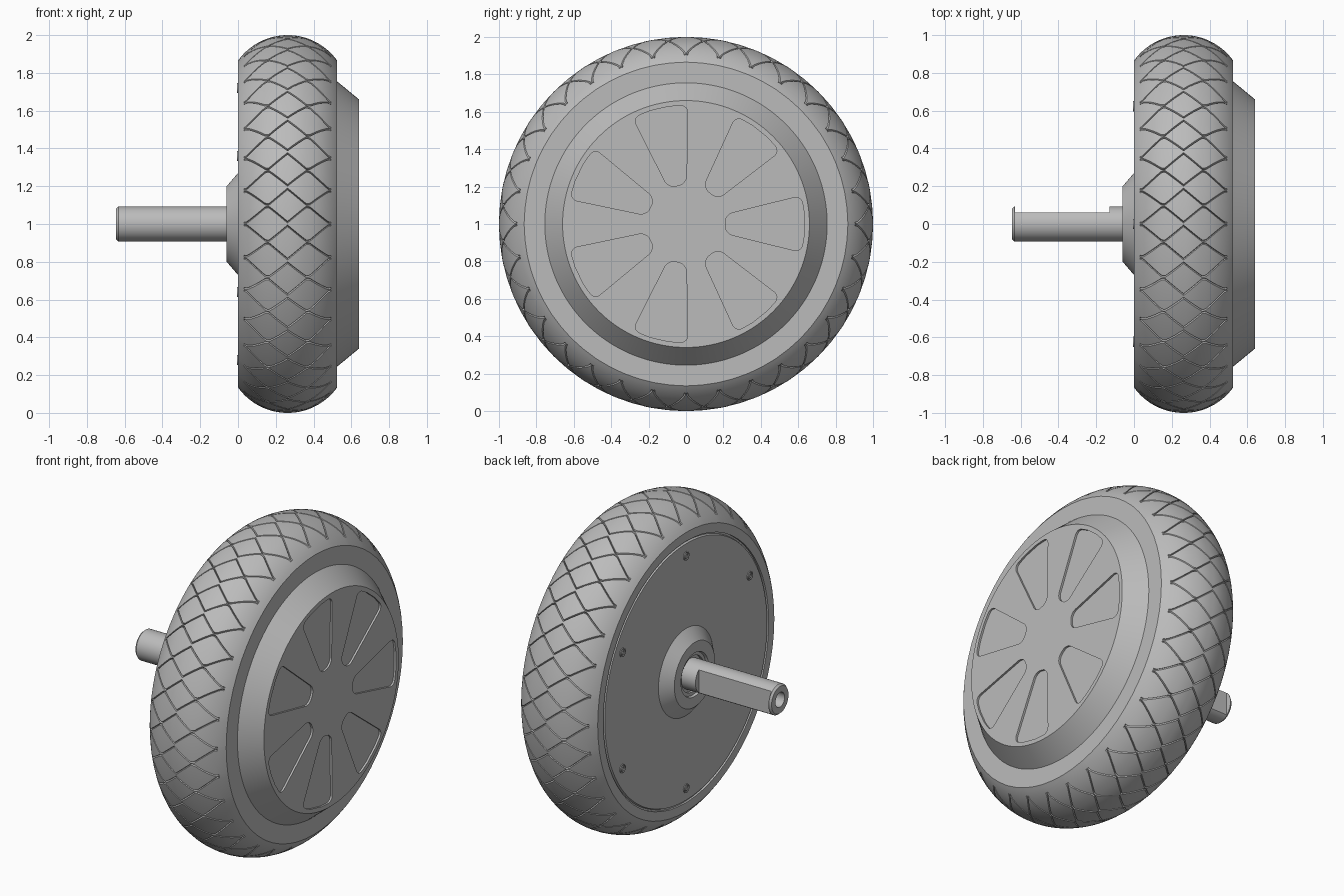
import bpy, bmesh, math
from mathutils import Matrix

cube = bpy.data.objects.get("Cube")
if cube:
    bpy.data.objects.remove(cube, do_unlink=True)

grey = bpy.data.materials.new("plain grey")
grey.use_nodes = True
GREY = (0.5, 0.5, 0.5, 1)
grey.diffuse_color = GREY
grey.node_tree.nodes["Principled BSDF"].inputs["Base Color"].default_value = GREY

TAU = 2 * math.pi
AXLE_Z = 1.0


def finish(name, bm, smooth=True):
    """Turn a bmesh around the x axle into a shaded object at axle height."""
    bmesh.ops.remove_doubles(bm, verts=bm.verts, dist=1e-5)
    bmesh.ops.recalc_face_normals(bm, faces=bm.faces)
    mesh = bpy.data.meshes.new(name)
    bm.to_mesh(mesh)
    bm.free()
    mesh.materials.append(grey)
    obj = bpy.data.objects.new(name, mesh)
    obj.location.z = AXLE_Z
    bpy.context.collection.objects.link(obj)
    if smooth:
        shade(obj)
    return obj


def shade(obj):
    bpy.ops.object.select_all(action="DESELECT")
    obj.select_set(True)
    bpy.context.view_layer.objects.active = obj
    bpy.ops.object.shade_smooth_by_angle(angle=math.radians(25))


def bridge(bm, rings):
    """Join closed rings of equal length with quads."""
    for a, b in zip(rings, rings[1:]):
        for i in range(len(a)):
            j = (i + 1) % len(a)
            bm.faces.new((a[i], a[j], b[j], b[i]))


def lathe(name, profile, seg=128):
    """Revolve (x, radius) points about the axle; end at radius 0 to close."""
    bm = bmesh.new()
    rings = []
    for x, r in profile:
        if r == 0:
            continue
        rings.append([bm.verts.new((x, r * math.cos(TAU * i / seg), r * math.sin(TAU * i / seg)))
                      for i in range(seg)])
    bridge(bm, rings)
    if profile[0][1] == 0:
        bm.faces.new(rings[0])
    if profile[-1][1] == 0:
        bm.faces.new(rings[-1])
    return finish(name, bm)


def cut(obj, cutter):
    """Subtract a helper solid and discard it."""
    cutter.hide_render = True
    mod = obj.modifiers.new("cut", "BOOLEAN")
    mod.operation = "DIFFERENCE"
    mod.solver = "EXACT"
    mod.object = cutter
    bpy.context.view_layer.objects.active = obj
    bpy.ops.object.modifier_apply(modifier=mod.name)
    bpy.data.objects.remove(cutter, do_unlink=True)
    shade(obj)


# Tyre: rounded crown whose grid follows crossing V-shaped tread grooves
WIDTH, SIDE_R, ROWS, TREADS = 0.525, 0.865, 48, 32
HALF, RISE = WIDTH / 2, 1 - SIDE_R
CROWN = (HALF ** 2 + RISE ** 2) / (2 * RISE)
PITCH, GROOVE_W, GROOVE_D = TAU / TREADS, 0.005, 0.011


def tyre():
    bm = bmesh.new()

    def ring(x, r, offset, depth):
        a = min(max(offset, GROOVE_W * 1.5), PITCH / 2 - GROOVE_W * 1.5)
        half = [(0, 0), (a - GROOVE_W, 0), (a, depth), (a + GROOVE_W, 0), (PITCH / 2, 0)]
        steps = half + [(PITCH - t, d) for t, d in half[-2:0:-1]]
        verts = []
        for k in range(TREADS):
            for t, d in steps:
                ang = k * PITCH + t
                verts.append(bm.verts.new((x, (r - d) * math.cos(ang), (r - d) * math.sin(ang))))
        return verts

    rings = [ring(0.03, 0.81, 0, 0), ring(0, 0.81, 0, 0)]
    for i in range(ROWS + 1):
        u = 2 * i / ROWS - 1
        r = 1 - CROWN + math.sqrt(CROWN ** 2 - (u * HALF) ** 2)
        inward = (0.86 - abs(u)) / 0.86
        arm = max(inward, 0) * PITCH * 0.95
        offset = min(arm, PITCH - arm)
        rings.append(ring(HALF + u * HALF, r, offset, GROOVE_D if inward > 0 else 0))
    rings += [ring(WIDTH, 0.74, 0, 0)]
    bridge(bm, rings)
    finish("tyre", bm)


tyre()

# Domed cover with seven rounded wedge pockets
COVER_X = 0.64
cover = lathe("wheel_cover", [(0.4, 0), (0.4, 0.755), (WIDTH, 0.755), (COVER_X, 0.66), (COVER_X, 0)])


def pocket_cutter(index, count=7, depth=0.012):
    bm = bmesh.new()
    outline = [(0.21, -0.05), (0.21, 0.05)]
    outline += [(0.635 * math.cos(a), 0.635 * math.sin(a)) for a in (0.24, 0.08, -0.08, -0.24)]
    base = bm.faces.new([bm.verts.new((COVER_X - depth, y, z)) for y, z in outline])
    out = bmesh.ops.extrude_face_region(bm, geom=[base])["geom"]
    bmesh.ops.translate(bm, vec=(0.1, 0, 0), verts=[v for v in out if isinstance(v, bmesh.types.BMVert)])
    corners = [e for e in bm.edges
               if abs(e.verts[0].co.x - e.verts[1].co.x) > 0.05 and abs(e.verts[0].co.z) > 0.051 - 0.002
               and not (e.verts[0].co.y > 0.6 and abs(e.verts[0].co.z) < 0.1)]
    bmesh.ops.bevel(bm, geom=corners, offset=0.04, segments=6, profile=0.5, affect="EDGES")
    bm.transform(Matrix.Rotation(TAU * index / count, 4, "X"))
    return finish("pocket_cutter", bm, smooth=False)


for k in range(7):
    cut(cover, pocket_cutter(k))

# Motor plate with its rim groove, conical boss and bearing seat
lathe("motor_plate", [(0.012, 0.82), (0.012, 0.8), (0, 0.795), (0, 0.27), (-0.06, 0.2),
                      (-0.06, 0.135), (-0.045, 0.13), (-0.045, 0.11), (-0.03, 0.11), (-0.03, 0.05)])

# Six socket screws around the plate
for k in range(6):
    screw = lathe("plate_screw", [(0.01, 0.027), (-0.005, 0.027), (-0.005, 0.021), (0.0, 0.021),
                                  (0.0, 0.017), (-0.005, 0.015), (-0.005, 0.009), (-0.001, 0.009),
                                  (-0.001, 0)], 24)
    ang = TAU * (k + 0.5) / 6
    screw.location.y = 0.72 * math.cos(ang)
    screw.location.z += 0.72 * math.sin(ang)

# Axle shaft with a bored end and one long flat
shaft = lathe("axle_shaft", [(0.1, 0), (0.1, 0.093), (-0.633, 0.093), (-0.645, 0.083),
                             (-0.645, 0.045), (-0.54, 0.045), (-0.54, 0)], 64)
bm = bmesh.new()
bmesh.ops.create_cube(bm, size=1, matrix=Matrix.Translation((-0.38, 0.11, 0)) @ Matrix.Diagonal((0.5, 0.1, 0.4, 1)))
cut(shaft, finish("flat_cutter", bm, smooth=False))
